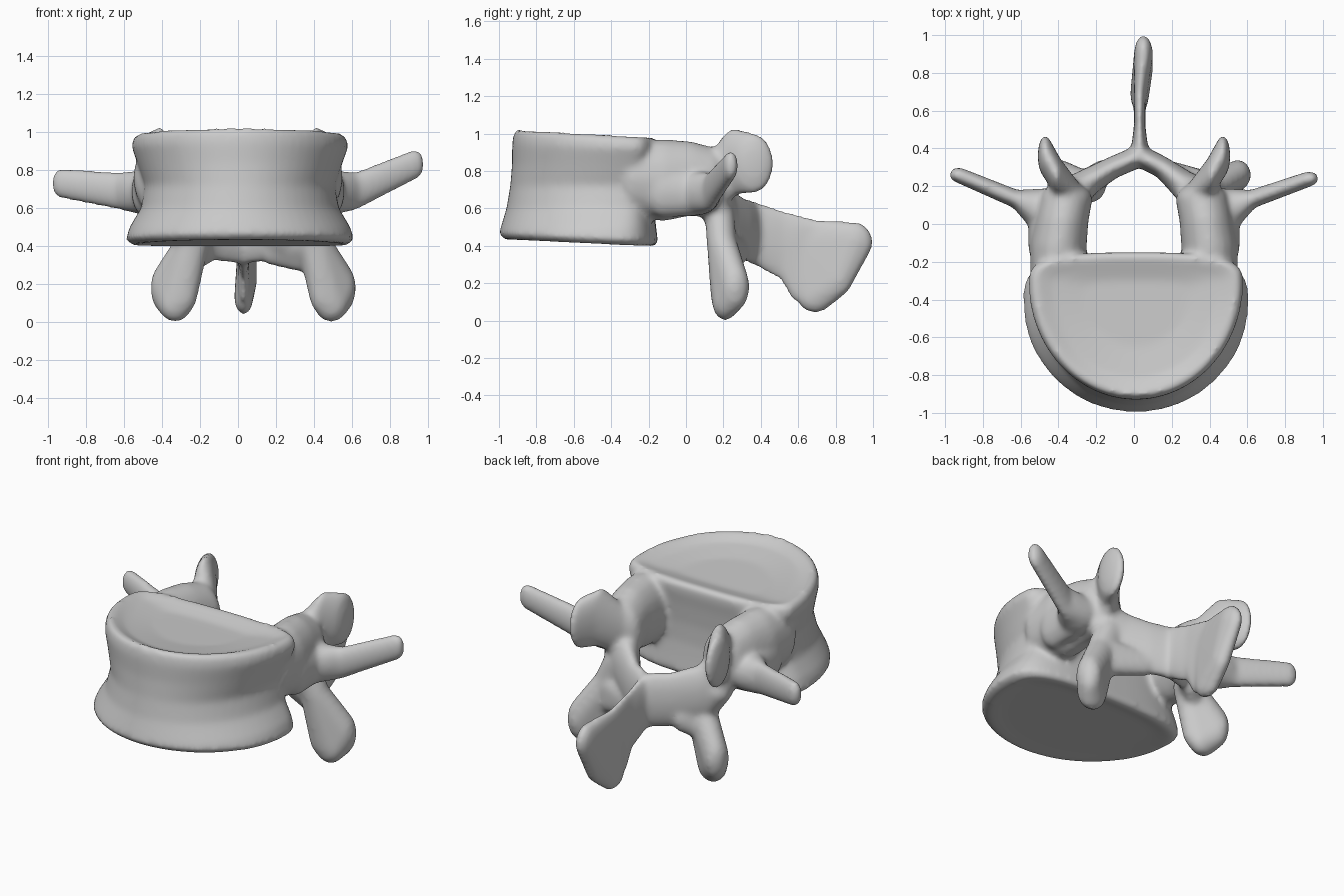
import bpy, bmesh
from math import cos, sin, pi, copysign
from mathutils import Matrix, Vector

cube = bpy.data.objects.get("Cube")
if cube:
    bpy.data.objects.remove(cube)

bm = bmesh.new()


def blob(x, y, z, rx, ry, rz):
    """Matrix that turns a unit sphere into an ellipsoid."""
    return Matrix.Translation(Vector((x, y, z))) @ Matrix.Diagonal((rx, ry, rz, 1))


def hull(*blobs):
    """Add the convex hull around several ellipsoids."""
    part = bmesh.new()
    for matrix in blobs:
        bmesh.ops.create_icosphere(part, subdivisions=3, radius=1, matrix=matrix)
    bmesh.ops.delete(part, geom=part.edges[:], context='EDGES_FACES')
    bmesh.ops.convex_hull(part, input=part.verts[:])
    loose = [v for v in part.verts if not v.link_faces]
    bmesh.ops.delete(part, geom=loose, context='VERTS')
    bmesh.ops.recalc_face_normals(part, faces=part.faces[:])
    part_mesh = bpy.data.meshes.new("part")
    part.to_mesh(part_mesh)
    part.free()
    bm.from_mesh(part_mesh)
    bpy.data.meshes.remove(part_mesh)


def chain(*blobs):
    """Limb made of hulls between neighbouring ellipsoids."""
    for first, second in zip(blobs, blobs[1:]):
        hull(first, second)


def outline(z, centre_y, width, front, back, slope, count=64):
    """Outline of the body, round in front and squared off behind."""
    loop = []
    for i in range(count):
        angle = 2 * pi * i / count
        c, s = cos(angle), sin(angle)
        if s > 0:
            c, s = copysign(abs(c) ** .7, c), s ** .6
        y = centre_y + s * (back if s > 0 else front)
        loop.append(bm.verts.new((.01 + width * c, y, z + slope * (y + .5))))
    return loop


def loft(loops):
    """Closed skin over a stack of outlines."""
    for lower, upper in zip(loops, loops[1:]):
        for i in range(len(lower)):
            bm.faces.new((lower[i - 1], lower[i], upper[i], upper[i - 1]))
    bm.faces.new(loops[0][::-1])
    bm.faces.new(loops[-1])


# Vertebral body: waisted drum with raised rims and a dished top
loft([
    outline(.42, -.42, .45, .44, .18, -.04),
    outline(.41, -.42, .56, .55, .25, -.05),
    outline(.44, -.42, .6, .58, .27, -.05),
    outline(.5, -.41, .58, .58, .25, 0),
    outline(.6, -.38, .52, .58, .21, 0),
    outline(.72, -.34, .5, .6, .17, 0),
    outline(.84, -.32, .54, .61, .16, 0),
    outline(.93, -.31, .57, .62, .16, -.04),
    outline(.98, -.31, .56, .61, .16, -.06),
    outline(1, -.31, .53, .59, .14, -.06),
    outline(.97, -.33, .44, .49, .09, -.04),
    outline(.95, -.35, .28, .3, .05, -.03),
])

# Mirrored parts of the arch
spine_root = blob(.03, .36, .47, .05, .06, .17)
for side in (-1, 1):
    # Pedicle, flaring into the body and towards the side process
    pedicle_end = blob(side * .36, .13, .74, .14, .09, .19)
    chain(blob(side * .4, -.28, .76, .15, .1, .2),
          blob(side * .4, -.12, .75, .15, .1, .22),
          blob(side * .38, .02, .76, .14, .1, .2),
          pedicle_end)
    flare = blob(side * .48, .06, .68, .08, .13, .12)
    hull(blob(side * .48, -.12, .69, .08, .1, .14), flare)

    # Superior articular process: curved upright ear
    chain(blob(side * .35, .15, .74, .1, .06, .16),
          blob(side * .41, .26, .85, .04, .1, .18),
          blob(side * .47, .36, .84, .04, .11, .16))

    # Lamina: broad sheet leaning back, joining at the midline
    middle = blob(side * .13 + .02, .3, .49, .05, .06, .17)
    chain(blob(side * .33, .16, .62, .11, .08, .15),
          blob(side * .25, .22, .53, .08, .07, .18),
          middle, spine_root)

    # Inferior articular process: slanted paddle, set wider on the left
    inner = .37 + side * .08
    outer = inner + .1
    neck = blob(side * (inner - .05), .19, .42, .09, .08, .08)
    hull(blob(side * .34, .18, .56, .09, .08, .08), neck)
    hull(neck,
         blob(side * inner, .19, .16, .08, .06, .12),
         blob(side * (inner + .04), .21, .1, .09, .07, .1),
         blob(side * outer, .26, .18, .07, .08, .13))
    # Web from paddle to lamina
    hull(neck, blob(side * inner, .21, .3, .07, .05, .06),
         blob(side * .17, .29, .38, .05, .05, .08))

    # Transverse process, raised on the left
    chain(flare,
          blob(side * .62, .13, .69, .04, .05, .1),
          blob(side * .93, .25 - side * .01, .78 + side * .05, .05, .04, .08))

# Spinous process: thin blade with a thick rear and lower edge
blade = blob(.03, .52, .4, .03, .05, .19)
low = blob(.03, .69, .13, .05, .1, .09)
top = blob(.03, .7, .46, .03, .07, .08)
rear = blob(.05, .9, .42, .05, .1, .11)
core = blob(.03, .63, .38, .03, .05, .13)
hull(spine_root, blade)
hull(blade, blob(.03, .6, .18, .03, .06, .08), top)
hull(low, core)
hull(low, core, rear, blob(.05, .82, .22, .05, .07, .09))
hull(top, rear)

# Fuse everything into one smooth bone
mesh = bpy.data.meshes.new("vertebra")
bm.to_mesh(mesh)
bm.free()
bone = bpy.data.objects.new("vertebra", mesh)
bpy.context.collection.objects.link(bone)
remesh = bone.modifiers.new("fuse", 'REMESH')
remesh.mode = 'VOXEL'
remesh.voxel_size = .014
remesh.use_smooth_shade = True
soften = bone.modifiers.new("soften", 'SMOOTH')
soften.factor = .5
soften.iterations = 16

# One flat colour
colour = (.6, .6, .6, 1)
grey = bpy.data.materials.new("bone grey")
grey.use_nodes = True
grey.diffuse_color = colour
shader = grey.node_tree.nodes["Principled BSDF"]
shader.inputs["Base Color"].default_value = colour
mesh.materials.append(grey)
